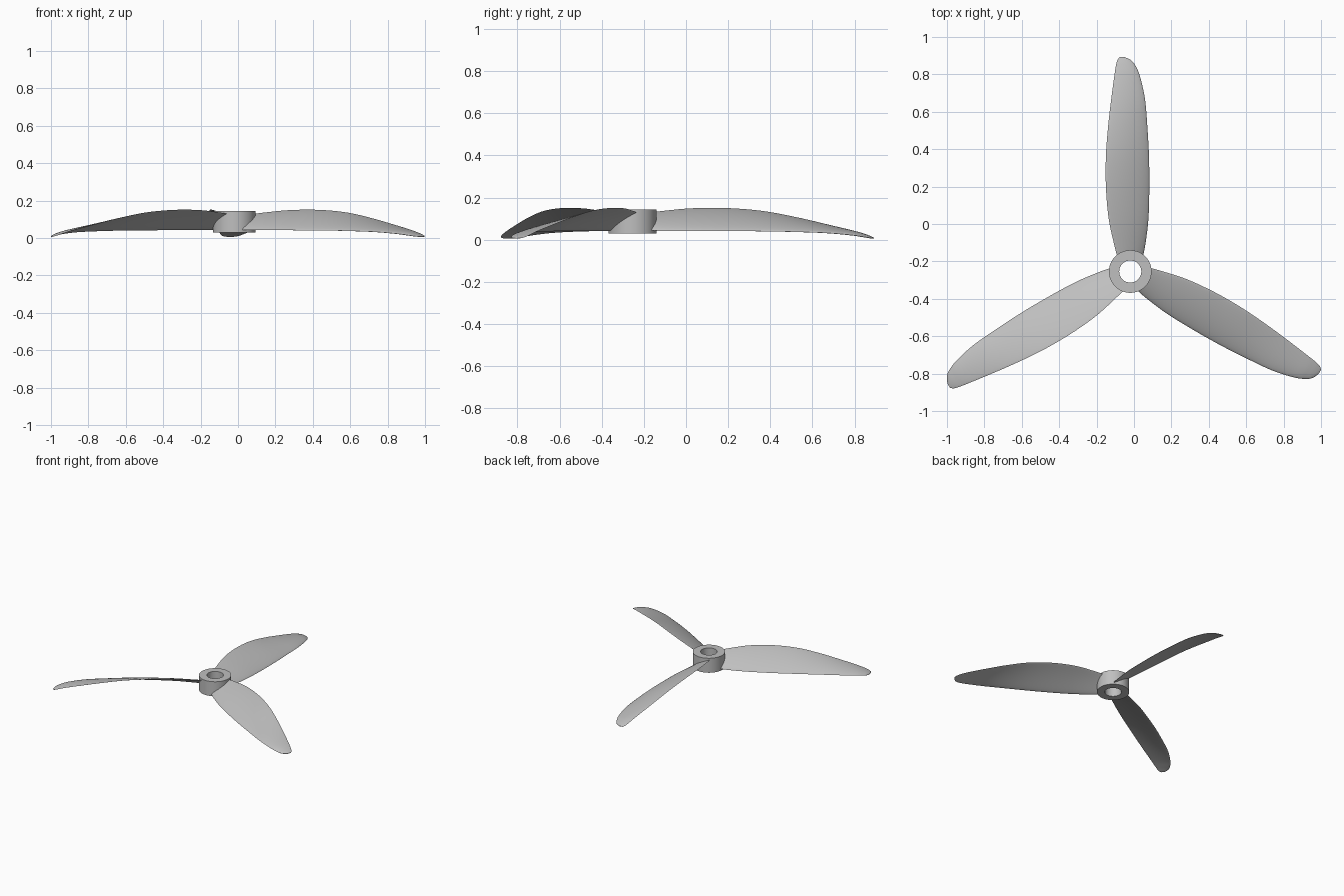
import bpy, bmesh, math
from mathutils import Matrix, Vector

cube = bpy.data.objects.get("Cube")
if cube:
    bpy.data.objects.remove(cube)

HUB = Vector((-0.02, -0.254, 0))

grey = bpy.data.materials.new("light_grey")
grey.use_nodes = True
colour = (0.52, 0.52, 0.52, 1)
grey.diffuse_color = colour
grey.node_tree.nodes["Principled BSDF"].inputs["Base Color"].default_value = colour


def add_object(name, bm, angle):
    bmesh.ops.recalc_face_normals(bm, faces=bm.faces)
    mesh = bpy.data.meshes.new(name)
    bm.to_mesh(mesh)
    bm.free()
    mesh.materials.append(grey)
    ob = bpy.data.objects.new(name, mesh)
    bpy.context.collection.objects.link(ob)
    bpy.ops.object.select_all(action="DESELECT")
    ob.select_set(True)
    bpy.context.view_layer.objects.active = ob
    bpy.ops.object.shade_smooth_by_angle(angle=math.radians(angle))
    return ob


def loft(bm, rings, wrap=False):
    count = len(rings[0])
    pairs = list(zip(rings, rings[1:]))
    if wrap:
        pairs.append((rings[-1], rings[0]))
    for a, b in pairs:
        for i in range(count):
            j = (i + 1) % count
            bm.faces.new((a[i], a[j], b[j], b[i]))


def smooth_stations(points, steps):
    """Catmull-Rom curve through the stations."""
    out = []
    for i in range(len(points) - 1):
        p = [Vector(points[min(max(i + k, 0), len(points) - 1)]) for k in (-1, 0, 1, 2)]
        for s in range(steps):
            t = s / steps
            out.append(p[1] + 0.5 * t * (p[2] - p[0] + t * (2 * p[0] - 5 * p[1] + 4 * p[2] - p[3]
                       + t * (3 * (p[1] - p[2]) + p[3] - p[0]))))
    return out + [Vector(points[-1])]


# Hub: a ring with a bore
bm = bmesh.new()
rings = []
for radius, z in ((0.059, 0.03), (0.114, 0.03), (0.114, 0.143), (0.059, 0.143)):
    rings.append([bm.verts.new((radius * math.cos(a), radius * math.sin(a), z))
                  for a in (math.tau * i / 64 for i in range(64))])
loft(bm, rings, wrap=True)
hub = add_object("hub", bm, 30)
hub.location = HUB

# Blade stations: radius, high edge, low edge, high edge z, low edge z
STATIONS = [
    (0.075, -0.068, 0.066, 0.128, 0.044),
    (0.14, -0.085, 0.080, 0.136, 0.042),
    (0.28, -0.115, 0.097, 0.149, 0.042),
    (0.45, -0.130, 0.102, 0.150, 0.041),
    (0.62, -0.130, 0.100, 0.136, 0.040),
    (0.78, -0.118, 0.091, 0.106, 0.037),
    (0.92, -0.102, 0.079, 0.073, 0.032),
    (1.04, -0.086, 0.053, 0.043, 0.022),
    (1.10, -0.077, 0.028, 0.025, 0.013),
    (1.13, -0.069, 0.004, 0.014, 0.008),
    (1.146, -0.056, -0.030, 0.008, 0.006),
]
CHORD = 14


def blade_mesh(turn):
    bm = bmesh.new()
    rings = []
    for r, high, low, z_high, z_low in smooth_stations(STATIONS, 5):
        width = low - high
        normal = Vector((z_high - z_low, 0, width)).normalized()
        ring = []
        for k in range(2 * CHORD):
            # Upper surface from the high edge to the low edge, then back below
            a = math.pi * k / CHORD
            u = 0.5 - 0.5 * math.cos(a)
            half = 0.009 * min(1, width / 0.12) * math.sin(a) * (0.45 + 0.55 * u)
            camber = 0.05 * width * 4 * u * (1 - u) * 0.6
            point = Vector((high + u * width, r, z_high + u * (z_low - z_high)))
            ring.append(bm.verts.new(point + normal * (half + camber)))
        rings.append(ring)
    loft(bm, rings)
    bm.faces.new(rings[0])
    bm.faces.new(rings[-1])
    bmesh.ops.transform(bm, matrix=Matrix.Rotation(turn, 4, "Z"), verts=bm.verts)
    return bm


# Three blades around the hub
for i, name in enumerate(("back_blade", "right_blade", "left_blade")):
    blade = add_object(name, blade_mesh(math.tau * i / 3), 50)
    blade.location = HUB
